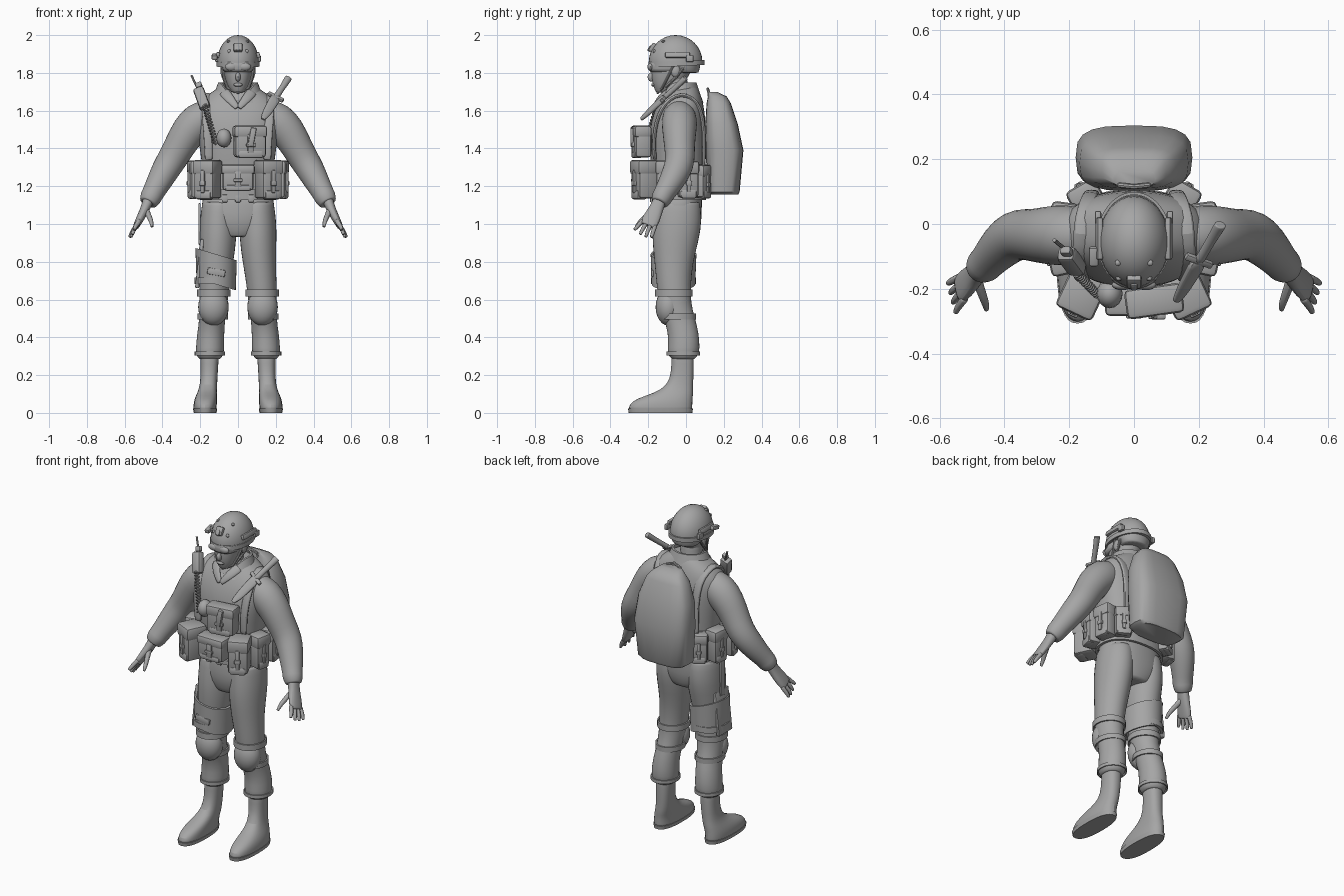
import bpy, bmesh, math
from mathutils import Vector, Matrix

grey = bpy.data.materials.new("plain_grey")
grey.diffuse_color = (0.38, 0.38, 0.38, 1)


def finish(name, bm, mirror=False, sub=0):
    bmesh.ops.recalc_face_normals(bm, faces=bm.faces)
    me = bpy.data.meshes.new(name)
    bm.to_mesh(me)
    bm.free()
    me.materials.append(grey)
    ob = bpy.data.objects.new(name, me)
    bpy.context.collection.objects.link(ob)
    bpy.ops.object.select_all(action='DESELECT')
    ob.select_set(True)
    bpy.context.view_layer.objects.active = ob
    bpy.ops.object.shade_smooth_by_angle(angle=math.radians(40))
    if sub:
        ob.modifiers.new("subdivide", 'SUBSURF').levels = sub
        ob.modifiers["subdivide"].render_levels = sub
    if mirror:
        ob.modifiers.new("mirror", 'MIRROR').use_clip = False
    return ob


def power(v, p):
    return math.copysign(abs(v) ** (2 / p), v)


def loft(name, rings, side=None, n=16, p=2, mirror=False, sub=1):
    """Skin rings (x, y, z, rx, ry); level rings, or across the path if side is given."""
    rings = [Vector(r) for r in rings]
    if sub:  # keep the ends crisp
        rings = [rings[0], rings[0].lerp(rings[1], .08), *rings[1:-1],
                 rings[-1].lerp(rings[-2], .08), rings[-1]]
    bm = bmesh.new()
    loops = []
    for i, r in enumerate(rings):
        u, v = Vector((1, 0, 0)), Vector((0, 1, 0))
        if side:
            t = Vector((rings[min(i + 1, len(rings) - 1)] - rings[max(i - 1, 0)])[:3]).normalized()
            s = Vector(side)
            u = (s - t * s.dot(t)).normalized()
            v = t.cross(u)
        c = Vector(r[:3])
        loops.append([bm.verts.new(c + u * r[3] * power(math.cos(a), p) + v * r[4] * power(math.sin(a), p))
                      for a in (2 * math.pi * k / n for k in range(n))])
    for lo, hi in zip(loops, loops[1:]):
        for k in range(n):
            bm.faces.new((lo[k], lo[(k + 1) % n], hi[(k + 1) % n], hi[k]))
    bm.faces.new(loops[0])
    bm.faces.new(loops[-1])
    return finish(name, bm, mirror, sub)


def tube(name, pts, r, mirror=False, side=(1, 0.1, 0), n=8):
    return loft(name, [(*q, r, r) for q in pts], side, n, 2, mirror, 0)


def band(name, c, rx, ry, h, t=.01, slope=(0, 0), top=1, dip=0, p=2, mirror=False):
    """Hollow strap around a limb, optionally sloped, tapered or dipping in front."""
    bm = bmesh.new()
    n, loops = 40, []
    for k in range(n):
        a = 2 * math.pi * k / n
        ca, sa = power(math.cos(a), p), power(math.sin(a), p)
        loop = []
        for grow, up in ((t, 0), (t, 1), (0, 1), (0, 0)):
            f = top if up else 1
            x, y = (rx * f + grow) * ca, (ry * f + grow) * sa
            z = h * (up - .5) + slope[0] * x + slope[1] * y - up * dip * max(0, -sa) ** 3
            loop.append(bm.verts.new((c[0] + x, c[1] + y, c[2] + z)))
        loops.append(loop)
    for k in range(n):
        a, b = loops[k], loops[(k + 1) % n]
        for j in range(4):
            bm.faces.new((a[j], b[j], b[(j + 1) % 4], a[(j + 1) % 4]))
    return finish(name, bm, mirror)


def add_box(bm, m, c, size):
    tmp = bmesh.new()
    bmesh.ops.create_cube(tmp, size=1, matrix=Matrix.Translation(c) @ Matrix.Diagonal((*size, 1)))
    bmesh.ops.bevel(tmp, geom=tmp.edges[:], offset=min(.016, .28 * min(size)), segments=2,
                    profile=.5, affect='EDGES')
    tmp.transform(m)
    me = bpy.data.meshes.new("temp")
    tmp.to_mesh(me)
    tmp.free()
    bm.from_mesh(me)
    bpy.data.meshes.remove(me)


def turn(loc, rx=0, ry=0, rz=0):
    m = Matrix.Translation(loc)
    for a, ax in ((rz, 'Z'), (ry, 'Y'), (rx, 'X')):
        m = m @ Matrix.Rotation(math.radians(a), 4, ax)
    return m


def box(name, loc, size, rx=0, ry=0, rz=0, mirror=False):
    bm = bmesh.new()
    add_box(bm, turn(loc, rx, ry, rz), (0, 0, 0), size)
    return finish(name, bm, mirror)


def ball(name, loc, size, mirror=False, cut=None, seg=24):
    bm = bmesh.new()
    bmesh.ops.create_uvsphere(bm, u_segments=seg, v_segments=seg // 2, radius=1,
                              matrix=Matrix.Translation(loc) @ Matrix.Diagonal((*size, 1)))
    if cut is not None:
        bmesh.ops.bisect_plane(bm, geom=bm.verts[:] + bm.edges[:] + bm.faces[:],
                               plane_co=(0, 0, cut), plane_no=(0, 0, -1), clear_outer=True)
        bmesh.ops.holes_fill(bm, edges=bm.edges[:])
    return finish(name, bm, mirror)


def pouch(name, loc, w, d, h, rz=0, mirror=False):
    """Box pouch with lid, closing strap and buckle; its front faces -y before turning."""
    bm = bmesh.new()
    m = turn(loc, 0, 0, rz)
    add_box(bm, m, (0, 0, 0), (w, d, h))
    add_box(bm, m, (0, -.003, h * .33), (w * 1.08, d * 1.08, h * .38))
    add_box(bm, m, (0, -d * .53, -h * .05), (w * .2, .016, h * .6))
    add_box(bm, m, (0, -d * .56, -h * .1), (w * .3, .018, h * .13))
    add_box(bm, m, (0, -d * .3, -h * .4), (w * .8, d * .5, h * .25))
    return finish(name, bm, mirror)


# Body: jacket, arms, hips, trousers
loft("jacket", [(0, -.04, 1.08, .175, .115), (0, -.04, 1.16, .185, .13), (0, -.04, 1.27, .187, .14),
                (0, -.045, 1.40, .203, .152), (0, -.045, 1.50, .22, .152), (0, -.035, 1.60, .235, .135),
                (0, -.025, 1.665, .19, .11), (0, -.02, 1.705, .13, .09), (0, -.02, 1.73, .09, .075)],
     n=24, p=2.4)
loft("sleeve", [(.14, -.035, 1.585, .08, .08), (.205, -.035, 1.55, .098, .105), (.265, -.035, 1.49, .092, .095),
                (.31, -.035, 1.41, .082, .085), (.35, -.03, 1.34, .08, .08), (.385, -.045, 1.285, .078, .076),
                (.425, -.085, 1.21, .066, .066), (.455, -.12, 1.155, .055, .057), (.462, -.127, 1.14, .058, .06),
                (.478, -.142, 1.11, .044, .046)], side=(0, 1, 0), mirror=True)
loft("hips", [(0, -.045, .93, .10, .10), (0, -.045, .99, .18, .125), (0, -.045, 1.06, .20, .13),
              (0, -.04, 1.15, .185, .125)], n=24, p=2.3)
loft("trouser_leg", [(.10, -.045, 1.12, .09, .12), (.105, -.045, 1.02, .10, .133), (.106, -.055, .92, .10, .127),
                     (.112, -.065, .80, .09, .104), (.125, -.065, .68, .081, .092), (.13, -.06, .58, .077, .087),
                     (.136, -.035, .50, .069, .085), (.145, -.012, .42, .073, .082), (.148, -.012, .34, .077, .087),
                     (.15, -.015, .305, .074, .082), (.15, -.015, .285, .055, .06)], mirror=True)

# Boots
loft("boot", [(.15, -.018, .31, .05, .06), (.152, -.018, .22, .046, .06), (.156, -.03, .145, .046, .068),
              (.164, -.065, .105, .053, .105), (.171, -.115, .075, .060, .152), (.174, -.134, .045, .063, .171),
              (.174, -.135, .015, .062, .170)], p=2.4, mirror=True)
loft("boot_sole", [(.174, -.135, 0, .060, .168), (.174, -.135, .022, .064, .172)], n=32, p=2.4, mirror=True, sub=0)

# Hands
loft("palm", [(.475, -.14, 1.125, .036, .03), (.492, -.157, 1.08, .038, .025), (.52, -.185, 1.025, .050, .022),
              (.538, -.203, .99, .046, .017)], side=(0, 1, 0), n=12, p=2.4, mirror=True)
across = Vector((.23, .88, -.4)).normalized()
for i, k in enumerate((-.037, -.012, .012, .036)):
    a = Vector((.53, -.196, 1.005)) + across * k
    b = Vector((.556, -.218, .965)) + across * k * 1.25
    c = Vector((.562, -.228, .937 + .012 * (i in (0, 3)))) + across * k * 1.4
    loft(f"finger_{i + 1}", [(*a, .013, .014), (*b, .012, .013), (*c, .008, .008)], side=(0, 1, 0), n=8, mirror=True)
loft("thumb", [(.487, -.165, 1.075, .018, .018), (.468, -.218, 1.035, .015, .015), (.458, -.245, 1.01, .013, .013),
               (.455, -.265, .985, .008, .008)], side=(1, 0, 0), n=8, mirror=True)

# Neck, collar and head
loft("neck", [(0, -.045, 1.62, .075, .07), (0, -.05, 1.72, .062, .062), (0, -.06, 1.79, .062, .065)])
band("collar", (0, -.035, 1.695), .135, .115, .11, .012, top=.68, dip=.085)
for s in (-1, 1):
    loft("collar_flap", [(s * .075, -.10, 1.70, .012, .03), (s * .045, -.15, 1.665, .010, .028),
                         (s * .004, -.172, 1.615, .008, .015)], side=(0, -1, .3), n=8)
loft("head", [(0, -.115, 1.697, .035, .045), (0, -.10, 1.725, .056, .073), (0, -.09, 1.76, .067, .092),
              (0, -.08, 1.80, .077, .106), (0, -.07, 1.86, .085, .115), (0, -.06, 1.90, .08, .10)], p=2.2)
ball("nose", (0, -.182, 1.778), (.014, .022, .025), seg=12)
ball("lips", (0, -.172, 1.737), (.025, .012, .010), seg=12)
ball("ear", (.079, -.055, 1.81), (.014, .025, .035), True, seg=12)

# Helmet with rails, mount, strap and goggles
ball("helmet", (0, -.055, 1.858), (.110, .142, .142), cut=1.845, seg=32)
loft("helmet_nape", [(0, .005, 1.80, .078, .062), (0, -.003, 1.83, .098, .080), (0, -.005, 1.87, .102, .086)])
band("helmet_rim", (0, -.055, 1.852), .106, .138, .014, .006)
box("helmet_rail", (.107, -.045, 1.895), (.018, .13, .03), ry=-14, mirror=True)
box("rail_clip", (.111, .02, 1.875), (.02, .04, .035), mirror=True)
box("front_mount", (0, -.178, 1.935), (.045, .022, .05), rx=-33)
box("mount_bracket", (0, -.19, 1.928), (.022, .02, .032), rx=-33)
ball("helmet_stud", (.047, -.168, 1.915), (.01, .008, .01), True, seg=10)
ball("crown_stud", (.05, -.12, 1.966), (.01, .01, .008), True, seg=10)
box("helmet_lamp", (-.124, -.10, 1.885), (.03, .06, .025), rx=12)
band("goggle_strap", (0, -.05, 1.848), .106, .14, .026, .009, slope=(0, .05))
loft("goggles", [(0, -.105, 1.805, .070, .083), (0, -.105, 1.815, .083, .096), (0, -.105, 1.845, .086, .098),
                 (0, -.105, 1.86, .078, .09)], n=24, p=2.6)
ball("goggle_lens", (.036, -.188, 1.832), (.033, .016, .021), True, seg=16)
tube("chin_strap", [(.088, -.06, 1.85), (.073, -.10, 1.77), (.055, -.125, 1.72), (0, -.15, 1.694)], .007, True)
tube("rear_strap", [(.088, .0, 1.845), (.08, -.05, 1.78), (.06, -.11, 1.725)], .007, True)

# Vest straps and belt
loft("shoulder_strap", [(.155, -.165, 1.34, .022, .01), (.158, -.172, 1.45, .024, .011), (.165, -.158, 1.54, .025, .011),
                        (.168, -.13, 1.61, .026, .012), (.165, -.09, 1.66, .026, .012), (.162, -.03, 1.69, .027, .012),
                        (.155, .03, 1.672, .027, .012), (.14, .078, 1.62, .026, .012), (.13, .098, 1.50, .024, .011),
                        (.13, .094, 1.30, .022, .01)], side=(1, 0, 0), n=8, p=4, mirror=True)
band("belt", (0, -.042, 1.155), .187, .133, .055, .015, p=2.3)
band("vest_hem", (0, -.042, 1.29), .188, .142, .05, .009, p=2.4)
for x in (-.07, 0, .07):
    box("belt_tab", (x, -.183, 1.135), (.03, .014, .04))

# Pouches round the waist and on the chest
pouch("centre_pouch", (0, -.232, 1.245), .165, .09, .135)
pouch("front_pouch", (.16, -.215, 1.235), .115, .12, .20, 25, True)
pouch("side_pouch", (.215, -.105, 1.235), .095, .085, .195, 78, True)
pouch("hip_pouch", (.215, .01, 1.235), .105, .08, .19, 98, True)
pouch("rear_pouch", (.15, .085, 1.225), .095, .07, .17, 150, True)
pouch("chest_pouch", (.062, -.235, 1.435), .165, .085, .165, 8)
box("chest_clip", (.075, -.285, 1.46), (.03, .02, .10), ry=10)
ball("round_pouch", (-.075, -.215, 1.455), (.04, .045, .05), seg=16)

# Backpack and carrying loop
loft("backpack", [(0, .198, 1.155, .145, .078), (0, .197, 1.17, .165, .087), (0, .205, 1.39, .180, .099),
                  (0, .188, 1.53, .168, .086), (0, .173, 1.64, .130, .064), (0, .166, 1.675, .10, .05),
                  (0, .14, 1.70, .065, .025)], n=20, p=3.2, sub=0)
tube("carry_loop", [(-.055, .125, 1.66), (-.045, .12, 1.70), (0, .115, 1.715), (.045, .12, 1.70), (.055, .125, 1.66)],
     .008, side=(0, 1, 0))

# Radio with aerial and coiled cord
box("radio", (-.192, -.115, 1.665), (.058, .05, .125), rx=-25, ry=-20)
box("radio_knob", (-.208, -.085, 1.735), (.035, .025, .03), rx=-25, ry=-20)
tube("aerial", [(-.215, -.075, 1.72), (-.232, -.062, 1.755), (-.246, -.05, 1.787)], .006)
start, end = Vector((-.178, -.15, 1.63)), Vector((-.115, -.215, 1.42))
e1 = (end - start).cross(Vector((0, 1, 0))).normalized()
e2 = (end - start).cross(e1).normalized()
tube("coiled_cord", [start.lerp(end, i / 120) + (e1 * math.cos(i * .7) + e2 * math.sin(i * .7)) * .011
                     for i in range(121)], .005, side=end - start, n=6)

# Knife in a sheath on the other shoulder
loft("knife_sheath", [(.13, -.238, 1.555, .012, .008), (.15, -.205, 1.585, .026, .012), (.20, -.115, 1.67, .03, .014)],
     side=(1, 0, -.6), n=10, p=3)
loft("knife_grip", [(.20, -.115, 1.67, .018, .014), (.235, -.055, 1.722, .016, .015), (.262, -.01, 1.765, .021, .017),
                    (.267, -.002, 1.773, .02, .016)], side=(1, 0, -.6), n=10)
box("knife_guard", (.20, -.113, 1.672), (.095, .022, .02), rx=30, ry=25, rz=-20)

# Knee pads and their straps
ball("knee_pad", (.13, -.093, .56), (.081, .068, .098), True)
band("knee_strap_upper", (.128, -.064, .635), .081, .091, .035, .008, mirror=True)
band("knee_strap_lower", (.134, -.042, .51), .073, .086, .03, .008, mirror=True)
band("trouser_cuff", (.149, -.014, .315), .074, .083, .02, .006, mirror=True)

# Thigh rig on one leg
band("thigh_wrap", (-.116, -.066, .76), .092, .103, .16, .012, slope=(-.3, 0), top=1.06)
band("thigh_strap", (-.122, -.066, .70), .09, .10, .035, .018)
box("thigh_plate", (-.203, -.065, .79), (.022, .13, .26), ry=6)
box("thigh_tab", (-.115, -.178, .745), (.095, .014, .035), ry=10)
box("hanger_strap", (-.204, -.06, 1.0), (.012, .04, .22), ry=0)
